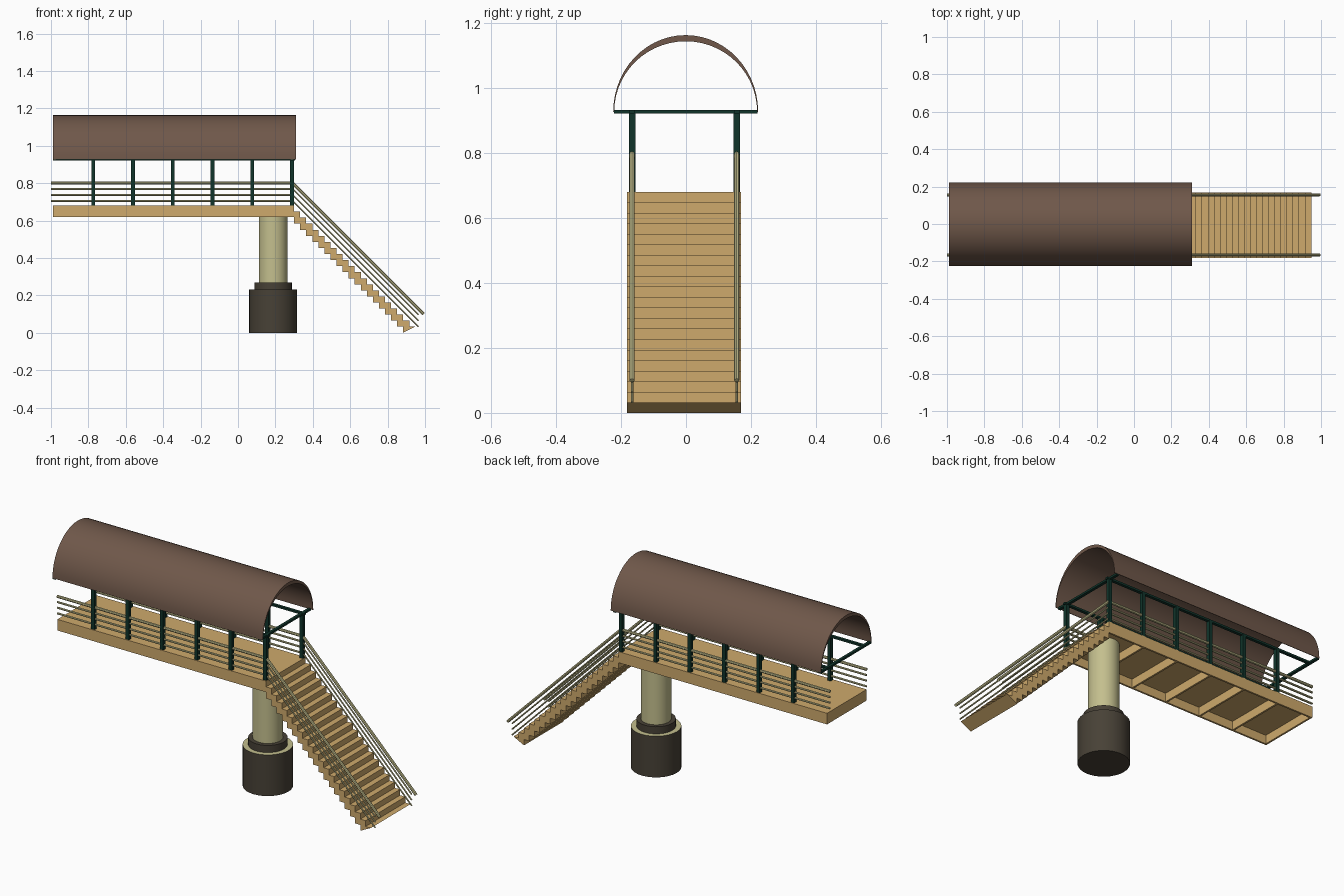
import bpy, bmesh, math
from mathutils import Vector

if "Cube" in bpy.data.objects:
    bpy.data.objects.remove(bpy.data.objects["Cube"])


def mat(name, rgb):
    m = bpy.data.materials.new(name)
    m.diffuse_color = (*rgb, 1)
    m.use_nodes = True
    m.node_tree.nodes["Principled BSDF"].inputs["Base Color"].default_value = m.diffuse_color
    return m


TAN = mat("tan_wood", (0.62, 0.40, 0.15))
BROWN = mat("brown_roof", (0.16, 0.097, 0.068))
OLIVE = mat("pale_olive", (0.55, 0.52, 0.27))
DARK = mat("dark_base", (0.064, 0.053, 0.037))
GREEN = mat("dark_green", (0.005, 0.034, 0.023))


def finish(name, bm, material, smooth=False):
    bmesh.ops.recalc_face_normals(bm, faces=bm.faces)
    me = bpy.data.meshes.new(name)
    bm.to_mesh(me)
    bm.free()
    me.materials.append(material)
    ob = bpy.data.objects.new(name, me)
    bpy.context.collection.objects.link(ob)
    if smooth:
        bpy.ops.object.select_all(action='DESELECT')
        bpy.context.view_layer.objects.active = ob
        ob.select_set(True)
        bpy.ops.object.shade_smooth_by_angle(angle=math.radians(35))
    return ob


def add_box(bm, x0, x1, y0, y1, z0, z1):
    vs = bmesh.ops.create_cube(bm, size=1)["verts"]
    for v in vs:
        v.co = Vector((x1 if v.co.x > 0 else x0,
                       y1 if v.co.y > 0 else y0,
                       z1 if v.co.z > 0 else z0))


def add_rod(bm, a, b, r, sides=8):
    a, b = Vector(a), Vector(b)
    vs = bmesh.ops.create_cone(bm, cap_ends=True, segments=sides, radius1=r,
                               radius2=r, depth=(b - a).length)["verts"]
    q = (b - a).to_track_quat('Z', 'Y')
    for v in vs:
        v.co = q @ v.co + (a + b) / 2


def extrude_profile(bm, pts, axis, lo, hi):
    # pts are (u, z); axis is the extrusion direction
    def co(u, z, w):
        return (w, u, z) if axis == 'X' else (u, w, z)
    a = [bm.verts.new(co(u, z, lo)) for u, z in pts]
    b = [bm.verts.new(co(u, z, hi)) for u, z in pts]
    n = len(pts)
    for i in range(n):
        j = (i + 1) % n
        bm.faces.new((a[i], a[j], b[j], b[i]))
    bm.faces.new(a)
    bm.faces.new(b)


Y0, Y1 = -0.181, 0.169           # deck and stair width
X0, X1 = -0.99, 0.30             # deck length
BOTTOM, TOP = 0.618, 0.68
POST_X = [-0.774 + 0.2125 * i for i in range(6)]
POST_Y = (-0.166, 0.156)

# deck: top plate, thin side boards and cross ribs, open underneath
bm = bmesh.new()
add_box(bm, X0, X1, Y0, Y1, TOP - 0.015, TOP)
for y in (Y0, Y1 - 0.01):
    add_box(bm, X0, X1, y, y + 0.01, BOTTOM, TOP - 0.015)
for x in [X0 + 0.005] + POST_X[:-1] + [X1 - 0.005]:
    add_box(bm, x - 0.005, x + 0.005, Y0 + 0.01, Y1 - 0.01, BOTTOM, TOP - 0.015)
finish("deck", bm, TAN)

# staircase: stepped profile on top and underneath
N = 20
RISE = TOP / (N + 1)
RUN = 0.0324
upper, lower = [], []
for i in range(N):
    z = TOP - RISE * (i + 1)
    upper += [(X1 + i * RUN, z), (X1 + (i + 1) * RUN, z)]
    xl = X1 + max(i - 1, 0) * RUN
    lower += [(xl, z), (xl, z - RISE)]
prof = upper + lower[::-1]
clean = [p for i, p in enumerate(prof)
         if (Vector(p) - Vector(prof[i - 1])).length > 1e-5]
bm = bmesh.new()
extrude_profile(bm, clean, 'Y', Y0, Y1)
finish("staircase", bm, TAN)

# column, collar and footing
CX, CY = 0.188, -0.005
for name, r, z0, z1, m in (("column", 0.077, 0.26, 0.665, OLIVE),
                           ("footing_collar", 0.10, 0.22, 0.27, DARK),
                           ("footing", 0.128, 0.0, 0.23, DARK)):
    bm = bmesh.new()
    add_rod(bm, (CX, CY, z0), (CX, CY, z1), r, 32)
    ob = finish(name, bm, m, True)
    if name == "footing":        # pale underside
        ob.data.materials.append(OLIVE)
        for p in ob.data.polygons:
            if p.normal.z < -0.9:
                p.material_index = 1

# posts
bm = bmesh.new()
for x in POST_X:
    for y in POST_Y:
        add_box(bm, x - 0.01, x + 0.01, y - 0.01, y + 0.01, TOP, 0.925)
finish("posts", bm, GREEN)

# roof frame: long beams over the posts, cross beams at the ends
bm = bmesh.new()
for y in POST_Y:
    add_box(bm, X0, 0.305, y - 0.008, y + 0.008, 0.922, 0.933)
for x in (X0 + 0.008, POST_X[-1]):
    add_box(bm, x - 0.008, x + 0.008, -0.222, 0.22, 0.921, 0.932)
finish("roof_frame", bm, GREEN)

# barrel roof: crescent section
SEG = 28
ang = [math.pi * i / SEG for i in range(SEG + 1)]
outer = [(-0.001 + 0.223 * math.cos(a), 0.927 + 0.236 * math.sin(a)) for a in ang]
inner = [(-0.001 + 0.220 * math.cos(a), 0.927 + 0.217 * math.sin(a)) for a in ang]
bm = bmesh.new()
extrude_profile(bm, outer + inner[::-1], 'X', -0.99, 0.31)
finish("roof", bm, BROWN, True)

# handrails: thicker top rail with three thin ones below, level then sloping
for side, y in zip(("front", "back"), POST_Y):
    deck, stair = bmesh.new(), bmesh.new()
    for i in range(4):
        z = 0.80 - 0.0315 * i
        r = 0.008 if i == 0 else 0.0055
        end = 0.992 if i == 0 else 0.965
        add_rod(deck, (-1.0, y, z), (0.295, y, z), r)
        add_rod(stair, (0.292, y, z), (end, y, z - (end - 0.292)), r if i == 0 else 0.004)
    finish(side + "_deck_rails", deck, OLIVE)
    finish(side + "_stair_rails", stair, OLIVE)
